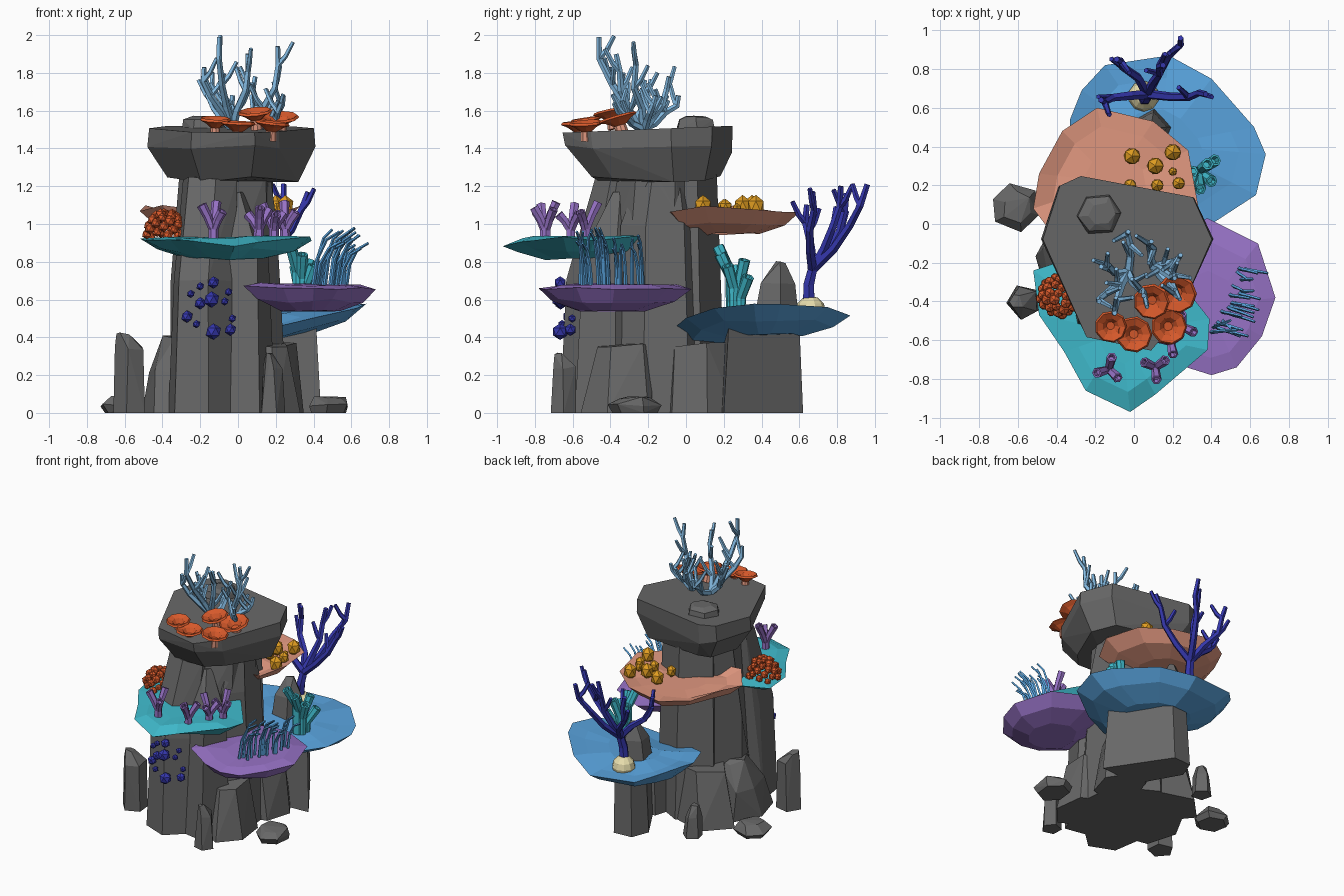
import bpy, bmesh, math, random
from mathutils import Vector

old = bpy.data.objects.get("Cube")
if old:
    bpy.data.objects.remove(old, do_unlink=True)
rng = random.Random(7)


def material(name, red, green, blue):
    mat = bpy.data.materials.new(name)
    colour = [(c / 255) ** 2.2 for c in (red, green, blue)] + [1]
    mat.use_nodes = True
    mat.diffuse_color = colour
    mat.node_tree.nodes["Principled BSDF"].inputs["Base Color"].default_value = colour
    return mat


stone = material("stone grey", 103, 103, 103)
teal = material("teal", 66, 186, 204)
purple = material("purple", 150, 114, 197)
blue = material("shelf blue", 90, 163, 222)
salmon = material("salmon", 226, 152, 128)
orange = material("orange red", 214, 90, 47)
pale = material("pale blue", 130, 184, 224)
navy = material("deep blue", 56, 58, 172)
gold = material("gold", 224, 156, 38)
cream = material("cream", 232, 222, 172)


def cm(*values):
    """Vector from hundredths of a unit."""
    return Vector(values) * 0.01


def finish(name, bm, *mats):
    bmesh.ops.recalc_face_normals(bm, faces=bm.faces[:])
    mesh = bpy.data.meshes.new(name)
    bm.to_mesh(mesh)
    bm.free()
    for mat in mats:
        mesh.materials.append(mat)
    obj = bpy.data.objects.new(name, mesh)
    bpy.context.collection.objects.link(obj)


def loft(bm, rings):
    """Join equal rings of points with quads and close both ends."""
    rows = [[bm.verts.new(p) for p in ring] for ring in rings]
    count = len(rows[0])
    faces = []
    for low, high in zip(rows, rows[1:]):
        for i in range(count):
            j = (i + 1) % count
            faces.append(bm.faces.new((low[i], low[j], high[j], high[i])))
    bm.faces.new(rows[0][::-1])
    bm.faces.new(rows[-1])
    return faces


def circle(centre, axis, radius, sides):
    turn = Vector((0, 0, 1)).rotation_difference(axis)
    steps = [math.tau * i / sides for i in range(sides)]
    return [centre + turn @ Vector((math.cos(a), math.sin(a), 0)) * radius for a in steps]


def tube(bm, path, start, end, sides=5, hollow=False):
    """Tapered tube along a path; a hollow one has a sunken tip."""
    rings = []
    last = len(path) - 1
    for i, point in enumerate(path):
        axis = (path[min(i + 1, last)] - path[max(i - 1, 0)]).normalized()
        rings.append(circle(point, axis, start + (end - start) * i / last, sides))
    if hollow:
        rings.append(circle(path[-1], axis, end * 0.65, sides))
        rings.append(circle(path[-1] - axis * end, axis, end * 0.55, sides))
    loft(bm, rings)


def hull(name, points):
    bm = bmesh.new()
    for p in points:
        bm.verts.new(p)
    result = bmesh.ops.convex_hull(bm, input=bm.verts[:])
    spare = {v for v in result["geom_interior"] if isinstance(v, bmesh.types.BMVert)}
    bmesh.ops.delete(bm, geom=list(spare), context="VERTS")
    bmesh.ops.dissolve_limit(bm, angle_limit=0.08, verts=bm.verts[:], edges=bm.edges[:])
    finish(name, bm, stone)


def rock(name, *rings, sides=6, rough=0.03):
    """Faceted stone from rings of (x, y, x radius, y radius, z)."""
    points = []
    phase = rng.uniform(0, 1)
    for x, y, rx, ry, z in rings:
        for i in range(sides):
            a = phase + math.tau * i / sides
            p = cm(x + rx * math.cos(a), y + ry * math.sin(a), z)
            if z > 0:
                p += Vector([rng.uniform(-rough, rough) for _ in range(3)])
                p.z = max(p.z, 0)
            points.append(p)
    hull(name, points)


# Rock tower
rock("tower_core", (-8, -18, 28, 33, 0), (-8, -18, 27, 30, 70), (-6, -13, 25, 24, 127), sides=7, rough=0.01)
rock("front_column", (-19, -46, 19, 21, 0), (-18, -44, 18, 20, 70), (-15, -34, 15, 14, 124), rough=0.01)
rock("front_spike", (4, -41, 16, 20, 0), (3, -39, 14, 17, 85), (0, -36, 3, 3, 116), sides=5, rough=0.01)
rock("right_column", (12, -14, 15, 25, 0), (10, -14, 12, 20, 100), (8, -12, 10, 14, 126), rough=0.01)
rock("back_column", (-5, 2, 24, 19, 0), (-4, 0, 21, 15, 126), sides=5, rough=0.015)
rock("right_base_block", (19, 8, 16, 20, 0), (17, 8, 13, 17, 36), rough=0.02)
rock("front_right_base_block", (18, -34, 16, 22, 0), (14, -32, 11, 15, 34))
rock("left_base_block", (-34, -20, 17, 24, 0), (-34, -18, 15, 18, 22), (-29, -16, 8, 12, 40))
rock("back_left_base_block", (-24, 9, 23, 19, 0), (-20, 6, 19, 16, 40), sides=5)

# Split pillar below the rear shelf
foot = [(44, 20), (35, 35), (16, 62), (2, 61), (-3, 48), (14, 18)]
hull("back_pillar", [cm(20 + (x - 20) * s, 44 + (y - 44) * s, z) for x, y in foot for s, z in ((1, 0), (0.88, 51))])
rock("back_pillar_peak", (9, 47, 13, 13, 44), (8, 48, 9, 10, 68), (8, 50, 2, 2, 80), sides=5, rough=0.01)

# Loose stones and shards around the foot
rock("left_shard", (-57, -40, 9, 9, 0), (-57, -40, 8, 9, 34), (-61, -40, 3, 4, 42), sides=5, rough=0.01)
rock("front_shard", (18, -65, 7, 7, 0), (18, -65, 5, 6, 24), (17, -67, 2, 2, 31), sides=5, rough=0.01)
rock("back_shard", (-30, 35, 7, 7, 0), (-30, 35, 6, 6, 15), (-31, 34, 3, 3, 22), sides=5, rough=0.01)
rock("left_boulder", (-61, 9, 10, 10, 0), (-61, 9, 13, 13, 4), (-60, 9, 8, 8, 9), rough=0.01)
rock("right_boulder", (48, -27, 10, 12, 0), (48, -27, 12, 14, 4), (48, -27, 9, 9, 8), rough=0.01)

# Overhanging cap stone
cap = [(-28, 25), (-39, 20), (-48, -8), (-25, -59), (9, -66), (22, -51), (41, -8), (31, 14)]
points = []
for x, y in cap:
    points.append(cm(x * 0.98, y * 0.99, 151 + y * 0.04))
    points.append(cm(x, y * 0.97, 140 + rng.uniform(-3, 3)))
    points.append(cm(x * 0.78, -2 + (y + 2) * 0.75, 124 + rng.uniform(-2, 2)))
hull("cap_stone", points)
rock("cap_pebble", (-18, 5, 12, 11, 150), (-18, 5, 11, 10, 155), (-17, 5, 7, 6, 157), rough=0.005)


# Plate shelves, whose outline points may carry a height offset
def shelf(name, outline, mat, bottom, rim, top, sway=0.02):
    edge = [cm(*(tuple(p) + (0,))[:3]) for p in outline]
    centre = sum(edge, Vector()) / len(edge)
    centre.z = 0

    def ring(scale, z, rough):
        return [centre.lerp(p, scale) + Vector((0, 0, z * 0.01 + rng.uniform(-rough, rough))) for p in edge]

    bm = bmesh.new()
    loft(bm, [ring(0.45, bottom, 0.005), ring(0.8, bottom * 0.6 + rim * 0.4, 0.015), ring(1, rim, sway),
              ring(0.75, top, 0.01), ring(0.4, top, 0.005)])
    finish(name, bm, mat)


shelf("teal_shelf", [(-52, -24), (-49, -47), (-36, -66), (-25, -86), (-2, -97, -2), (11, -88), (38, -65),
                     (39, -49), (20, -25), (-10, -10)], teal, 82, 92, 93)
shelf("purple_shelf", [(38, 3), (64, -10), (73, -38), (66, -58), (53, -74), (40, -78), (24, -73),
                       (3, -60), (4, -30), (18, -5)], purple, 54, 67, 68)
shelf("blue_shelf", [(-33, 54), (-27, 69), (-15, 82, -3), (18, 87, -4), (40, 75), (62, 50), (68, 36), (63, 15),
                     (40, 0, -5), (18, -6, -12), (0, 5, -8), (-28, 22), (-33, 38)], blue, 42, 57, 55)
shelf("salmon_shelf", [(-52, 8), (-49, 26), (-37, 48), (-19, 60), (10, 53), (28, 38), (33, 10), (24, -8, -3),
                       (-10, -12, -3), (-40, -8)], salmon, 95, 108, 105)


# Branching corals
def fan(bm, base, tips, radius, twigs=3, twig_length=0.1):
    for tip in tips:
        span = tip - base
        path = []
        for t in (0, 0.25, 0.5, 0.75, 1):
            out = math.sin(t * math.pi / 2)
            wobble = Vector([rng.uniform(-0.016, 0.016) for _ in range(3)]) * (0 < t < 1)
            path.append(base + Vector((span.x * out, span.y * out, span.z * t)) + wobble)
        tube(bm, path, radius, radius * 0.6)
        for k in range(twigs):
            root = path[1 + (k + 1) % 3]
            a = rng.uniform(0, math.tau)
            lean = Vector((math.cos(a) * 0.8, math.sin(a) * 0.8, 0.9)) * twig_length
            tube(bm, [root, root + lean * 0.5, root + lean + Vector((0, 0, 0.03))], radius * 0.7, radius * 0.5)


bm = bmesh.new()
fan(bm, cm(-3, -25, 150), [cm(-18, -40, 183), cm(-10, -46, 199), cm(5, -37, 190), cm(-17, -22, 176),
                           cm(-3, -4, 168)], 0.023)
fan(bm, cm(10, -22, 150), [cm(21, -28, 194), cm(24, -16, 168), cm(9, -9, 178), cm(23, -38, 164)], 0.022)
finish("pale_branch_coral", bm, pale)

bm = bmesh.new()
fork = cm(7, 67, 76)
tube(bm, [cm(5, 65, 56), cm(6, 65, 68), fork], 0.036, 0.028, 6)
fan(bm, fork, [cm(-17, 64, 110), cm(-9, 85, 116), cm(24, 96, 121), cm(15, 82, 120), cm(37, 67, 117)],
    0.026, 2, 0.09)
finish("deep_blue_branch_coral", bm, navy)

# Sea grass in a slanting row on the purple shelf
bm = bmesh.new()
for i in range(20):
    root = cm(42 + i * 0.8 + rng.uniform(-3, 3), i * 1.8 - 58 + rng.uniform(-3, 3), 67)
    lean = cm(rng.uniform(4, 14), rng.uniform(-6, 4), rng.uniform(20, 31))
    tube(bm, [root, root + Vector((lean.x * 0.15, lean.y * 0.2, lean.z * 0.5)),
              root + Vector((lean.x * 0.5, lean.y * 0.5, lean.z * 0.85)), root + lean], 0.011, 0.007, 4)
finish("sea_grass", bm, blue)

# Purple forked tube corals
bm = bmesh.new()
for x, y in [(-13, -75), (11, -74), (19, -61), (25, -53)]:
    root = cm(x, y, 91)
    split = root + cm(0, 0, 7)
    tube(bm, [root, split], 0.028, 0.026, 6)
    heading = rng.uniform(0, 3)
    for k in range(3):
        a = heading + k * math.tau / 3
        out = Vector((math.cos(a) * 0.065, math.sin(a) * 0.065, rng.uniform(0.07, 0.14)))
        tube(bm, [split - cm(0, 0, 2), split + out * 0.5, split + out], 0.02, 0.027, 6, True)
finish("purple_tube_coral", bm, purple)

# Teal curved tubes on the blue shelf
bm = bmesh.new()
for x, y, z in [(28, 17, 88), (34, 18, 84), (40, 22, 78), (30, 27, 78), (38, 31, 81), (42, 33, 72)]:
    tip = cm(x, y, z)
    root = cm(33, 27, 54).lerp(cm(x, y, 54), 0.35)
    bend = Vector((root.x, root.y, z * 0.0085))
    tube(bm, [root, bend, tip], 0.024, 0.032, 7, True)
finish("teal_tube_coral", bm, teal)

# Flared cups on pale stems on the cap
bm = bmesh.new()
for x, y, z, size in [(-12, -53, 155, 8), (0, -57, 153, 9), (9, -40, 159, 9), (22, -36, 156, 10), (18, -53, 153, 9)]:
    axis = Vector((rng.uniform(-0.15, 0.15), rng.uniform(-0.3, 0), 1)).normalized()
    mouth = cm(x, y, z)
    profile = [(0.35, -0.09), (0.3, -0.04), (0.65, -0.015), (1, 0), (0.9, 0.012), (0.5, -0.005), (0.25, -0.035)]
    faces = loft(bm, [circle(mouth + axis * h, axis, size * 0.0105 * r, 9) for r, h in profile])
    for face in faces[:9]:
        face.material_index = 1
finish("orange_cup_coral", bm, orange, salmon)


# Nodule clusters
def nodule(bm, place, radius, stretch=1):
    made = bmesh.ops.create_icosphere(bm, subdivisions=1, radius=radius)
    for v in made["verts"]:
        v.co.z *= stretch
        v.co += place


bm = bmesh.new()
for i in range(36):
    a = i * 2.4
    up = (i + 0.5) / 36
    flat = math.sqrt(1 - up * up)
    spot = Vector((math.cos(a) * flat * 0.105, math.sin(a) * flat * 0.095, up * 0.13))
    nodule(bm, cm(-38, -37, 93) + spot, rng.uniform(0.024, 0.032))
finish("orange_nodule_coral", bm, orange)

bm = bmesh.new()
for x, y, size in [(-1, 35, 4), (-2, 20, 3), (11, 30, 4), (20, 37, 4), (20, 27, 2), (23, 21, 3), (12, 20, 3), (25, 9, 4)]:
    nodule(bm, cm(x, y, 107 + size * 0.6), size * 0.012, 1.25)
finish("gold_nodule_coral", bm, gold)

bm = bmesh.new()
for x, z, size in [(-14, 60, 4), (-27, 51, 3), (-13, 43, 4), (-5, 64, 2), (-3, 50, 2), (-4, 44, 3), (-20, 67, 2),
                   (-13, 69, 3), (-25, 63, 2), (-22, 47, 2), (-20, 58, 3), (-7, 59, 2)]:
    nodule(bm, cm(x, -67 + (x + 16) ** 2 * 0.04, z), size * 0.011)
finish("deep_blue_nodules", bm, navy)

# Round holdfast under the branch coral
bm = bmesh.new()
bmesh.ops.create_uvsphere(bm, u_segments=10, v_segments=6, radius=0.08)
for v in bm.verts:
    v.co += cm(5, 66, 54)
finish("cream_holdfast", bm, cream)
